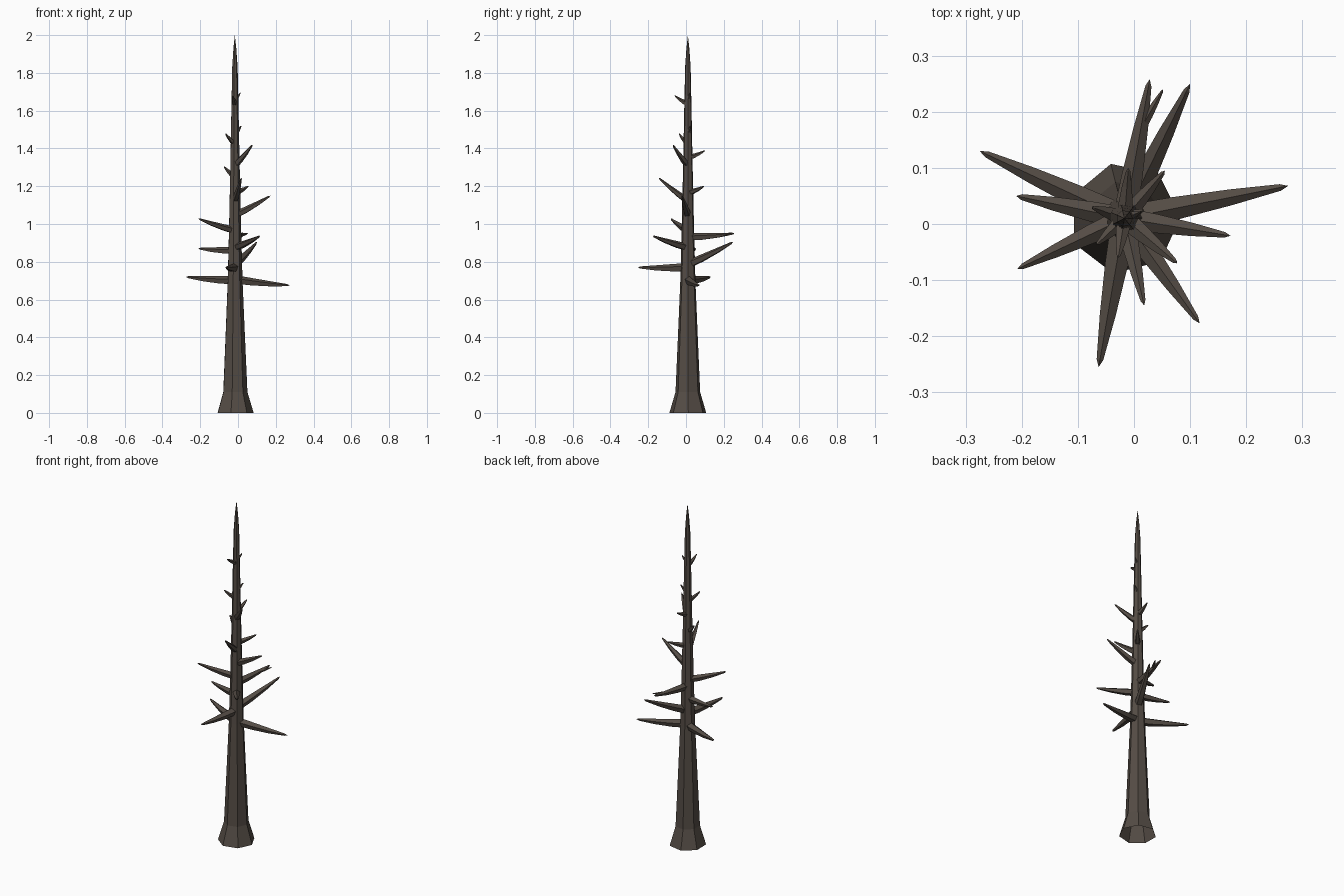
import bpy, bmesh, math
from mathutils import Vector

if "Cube" in bpy.data.objects:
    bpy.data.objects.remove(bpy.data.objects["Cube"])

CX, CY = -0.017, 0.01

bark = bpy.data.materials.new("bark")
bark.diffuse_color = (0.09, 0.073, 0.06, 1)
bark.use_nodes = True
bark.node_tree.nodes["Principled BSDF"].inputs["Base Color"].default_value = bark.diffuse_color


def tube(name, rings, sides, phase=0.0, upright=False):
    """Flat-faced tapered tube; rings are (centre, radius), last is a point."""
    bm = bmesh.new()
    axis = (rings[-1][0] - rings[0][0]).normalized()
    if upright:
        u, v = Vector((1, 0, 0)), Vector((0, 1, 0))
    else:
        u = axis.cross(Vector((0, 0, 1))).normalized()
        v = u.cross(axis)
    loops = []
    for c, r in rings[:-1]:
        angles = [phase + math.tau * i / sides for i in range(sides)]
        loops.append([bm.verts.new(c + r * (math.cos(a) * u + math.sin(a) * v)) for a in angles])
    tip = bm.verts.new(rings[-1][0])
    for i in range(sides):
        j = (i + 1) % sides
        for lo, hi in zip(loops, loops[1:]):
            bm.faces.new((lo[i], lo[j], hi[j], hi[i]))
        bm.faces.new((loops[-1][i], loops[-1][j], tip))
    bmesh.ops.recalc_face_normals(bm, faces=bm.faces)
    mesh = bpy.data.meshes.new(name)
    bm.to_mesh(mesh)
    bm.free()
    mesh.materials.append(bark)
    ob = bpy.data.objects.new(name, mesh)
    bpy.context.collection.objects.link(ob)
    return ob


# Seven-sided trunk with flared foot
profile = [(0, 0.1), (0.11, 0.067), (0.4, 0.054), (0.7, 0.041), (1.0, 0.033),
           (1.3, 0.026), (1.6, 0.02), (1.83, 0.015), (1.93, 0.008), (2.0, 0)]
tube("trunk", [(Vector((CX, CY, z)), r) for z, r in profile], 7, math.radians(104), True)


def branch(name, root, tip, radius, sag):
    root, tip = Vector(root), Vector(tip)
    rings = []
    for t, k in ((0, 1), (0.3, 0.9), (0.65, 0.62), (0.95, 0.26), (1, 0)):
        c = root.lerp(tip, t)
        c.z -= sag * 4 * t * (1 - t)
        rings.append((c, radius * k))
    tube(name, rings, 5, math.pi / 2)


# Branches: root height, tip x, y, z, base radius
branches = [
    (0.705, 0.275, 0.068, 0.675, 0.024), (0.70, -0.275, 0.13, 0.72, 0.024),
    (0.77, -0.063, -0.255, 0.77, 0.024), (0.785, 0.10, 0.25, 0.905, 0.023),
    (0.86, -0.21, 0.05, 0.87, 0.021), (0.875, 0.117, -0.177, 0.937, 0.021),
    (0.93, 0.028, 0.258, 0.95, 0.022), (0.965, -0.208, -0.08, 1.028, 0.02),
    (1.045, 0.172, -0.021, 1.15, 0.02), (1.12, 0.018, -0.145, 1.245, 0.018),
    (1.165, 0.055, 0.095, 1.2, 0.016), (1.25, -0.075, 0.03, 1.305, 0.015),
    (1.31, 0.077, -0.07, 1.42, 0.018), (1.35, -0.01, 0.1, 1.388, 0.015),
    (1.425, -0.067, -0.037, 1.48, 0.014), (1.475, 0.017, 0.025, 1.52, 0.012),
    (1.635, -0.028, -0.06, 1.68, 0.014), (1.655, 0.012, 0.022, 1.695, 0.01),
]
for n, (z, x, y, tz, r) in enumerate(branches, 1):
    branch(f"branch_{n:02d}", (CX, CY, z), (x, y, tz), r, 0.004)

# Small fork on one branch
branch("fork_twig", (0.015, 0.175, 0.94), (0.052, 0.24, 0.95), 0.009, 0)
